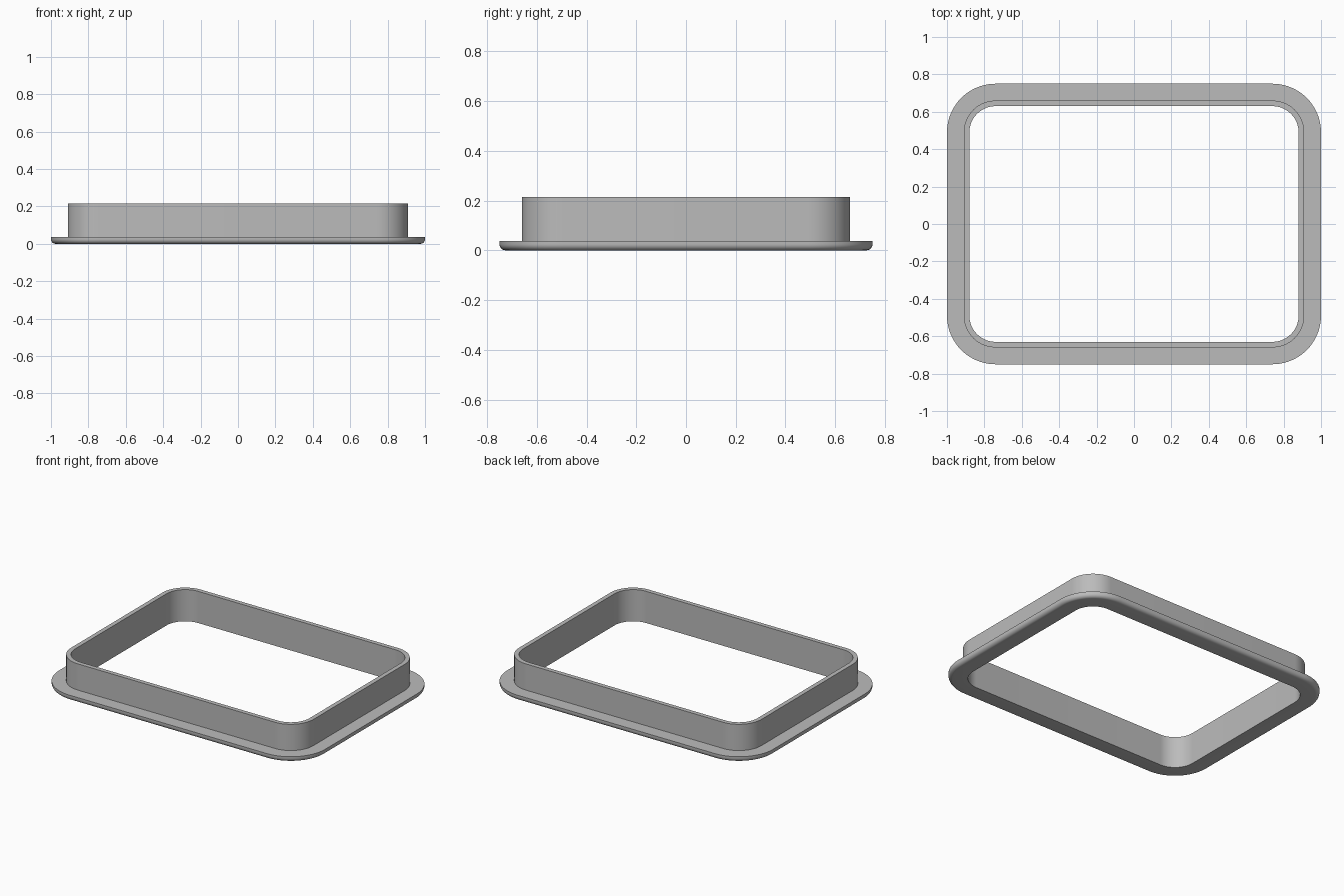
import bpy, bmesh, math

if "Cube" in bpy.data.objects:
    bpy.data.objects.remove(bpy.data.objects["Cube"])

CORE_X, CORE_Y = 0.74, 0.49   # centres of the rounded corners
CORNER_STEPS = 20

grey = bpy.data.materials.new("plain grey")
grey.diffuse_color = (0.5, 0.5, 0.5, 1)
grey.use_nodes = True
grey.node_tree.nodes["Principled BSDF"].inputs["Base Color"].default_value = grey.diffuse_color


def rounded_ring(bm, radius, z):
    """Loop of vertices around a rounded rectangle."""
    ring = []
    for q, (sx, sy) in enumerate([(1, 1), (-1, 1), (-1, -1), (1, -1)]):
        for i in range(CORNER_STEPS + 1):
            a = math.pi / 2 * (q + i / CORNER_STEPS)
            ring.append(bm.verts.new((sx * CORE_X + radius * math.cos(a),
                                      sy * CORE_Y + radius * math.sin(a), z)))
    return ring


# Cross-section as (corner radius, height): inner wall, rim, flange, rounded lower edge
FILLET = 0.025
profile = [(0.14, 0.0), (0.14, 0.215), (0.17, 0.215), (0.17, 0.037), (0.26, 0.037)]
for i in range(7):
    a = math.pi / 2 * i / 6
    profile.append((0.26 - FILLET + FILLET * math.cos(a), FILLET - FILLET * math.sin(a)))

# Sweep the section around the frame
bm = bmesh.new()
rings = [rounded_ring(bm, r, z) for r, z in profile]
n = len(rings[0])
for a, b in zip(rings, rings[1:] + rings[:1]):
    for i in range(n):
        j = (i + 1) % n
        bm.faces.new((a[i], a[j], b[j], b[i]))
bmesh.ops.recalc_face_normals(bm, faces=bm.faces)

mesh = bpy.data.meshes.new("flanged_frame")
bm.to_mesh(mesh)
bm.free()
mesh.materials.append(grey)
frame = bpy.data.objects.new("flanged_frame", mesh)
bpy.context.collection.objects.link(frame)
bpy.context.view_layer.objects.active = frame
frame.select_set(True)
bpy.ops.object.shade_smooth_by_angle(angle=math.radians(30))
